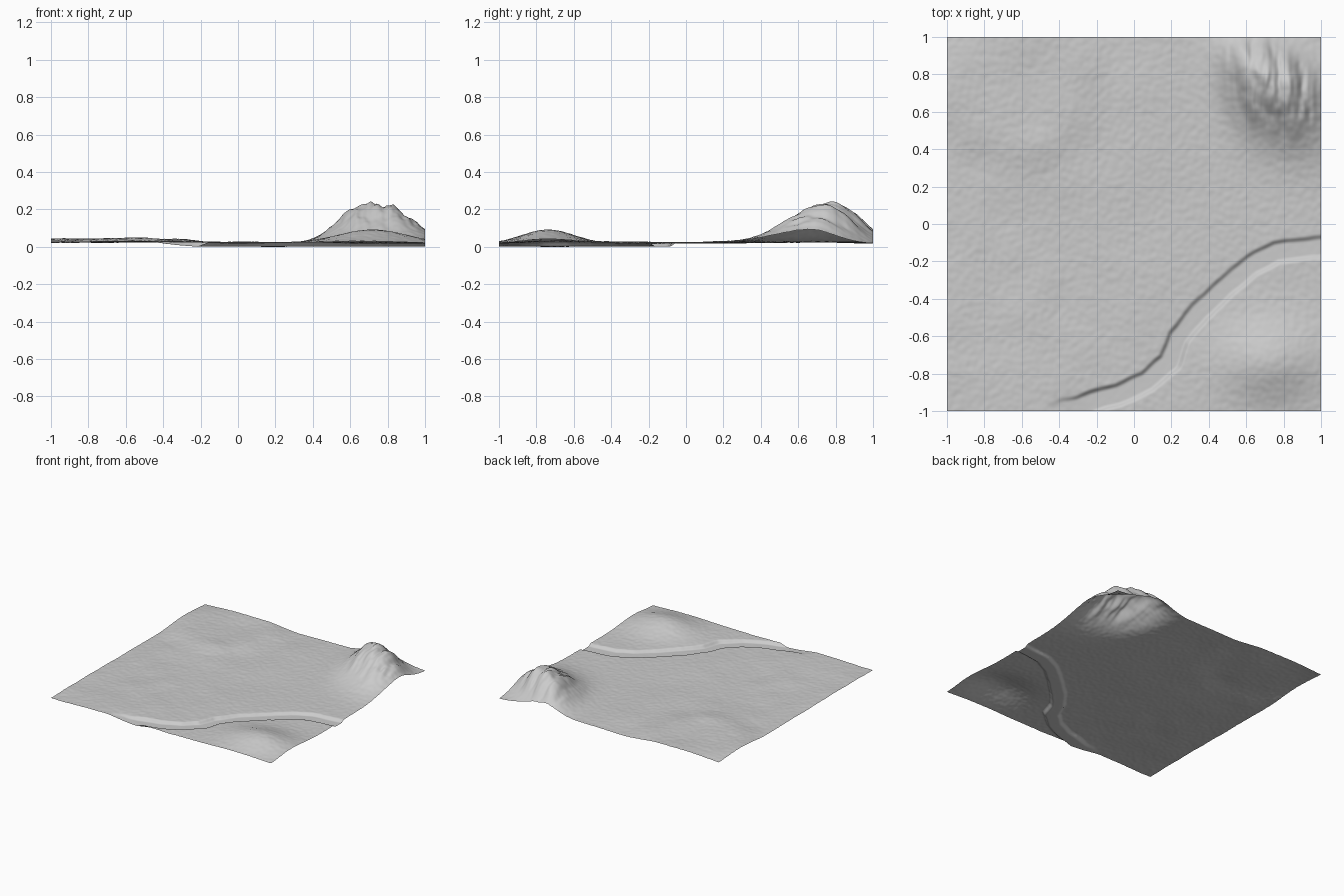
import bpy, bmesh, math
from mathutils import Vector, noise

if "Cube" in bpy.data.objects:
    bpy.data.objects.remove(bpy.data.objects["Cube"])

N = 240
# River centre line: x, y
RIVER = [(-0.55, -1.03), (-0.3, -0.98), (-0.08, -0.91), (0.07, -0.845), (0.19, -0.74),
         (0.24, -0.61), (0.35, -0.47), (0.48, -0.345), (0.63, -0.22),
         (0.76, -0.15), (0.9, -0.135), (1.1, -0.115)]


def bell(d, s, p=2.0):
    return math.exp(-(abs(d) / s) ** p)


def smooth(a, b, t):
    t = min(1, max(0, (t - a) / (b - a)))
    return t * t * (3 - 2 * t)


def n(x, y, f, seed=0.0):
    return noise.noise(Vector((x * f + seed, y * f - seed, seed)))


def river_distance(x, y):
    best = 9
    for (ax, ay), (bx, by) in zip(RIVER, RIVER[1:]):
        dx, dy = bx - ax, by - ay
        t = min(1, max(0, ((x - ax) * dx + (y - ay) * dy) / (dx * dx + dy * dy)))
        best = min(best, math.hypot(x - ax - t * dx, y - ay - t * dy))
    return best


def height(x, y):
    # Rolling plain, a little higher to the left
    left = smooth(0.4, -0.5, x)
    z = 0.024 + 0.006 * left + (0.005 + 0.006 * left) * n(x, y, 2.2, 3.3)
    z += 0.006 * left * n(x, y, 5, 7.1)
    # Low plateau at the back left
    r = math.hypot((x + 0.62) / 0.5, (y - 0.75) / 0.5)
    z += 0.016 * smooth(1.05, 0.6, r)
    # Round hill at the front right
    z += 0.074 * bell(x - 0.72, 0.26) * bell(y + 0.74, 0.2)
    # Craggy mountain at the back right
    dx = x - 0.72
    dy = y - 0.78 + 0.4 * dx
    m = bell(dx, 0.235 if dx < 0 else 0.27, 2.5) * bell(dy, 0.28 if dy < 0 else 0.185)
    crag = noise.noise(Vector((x * 15, y * 5, 2.0))) + 0.5 * noise.noise(Vector((x * 34, y * 11, 5.0)))
    z += 0.212 * m + 0.024 * crag * smooth(0.15, 0.7, m)
    # River channel
    d = river_distance(x, y) + 0.008 * n(x, y, 9, 1.7)
    k = smooth(0.068, 0.04, d) * smooth(-0.5, -0.2, x)
    z += (0.006 + 0.002 * n(x, y, 3) - z) * k
    # Fine ground roughness
    return z + 0.0022 * n(x, y, 32, 9.2) * (1 - 0.7 * k)


# Terrain sheet
bm = bmesh.new()
bmesh.ops.create_grid(bm, x_segments=N, y_segments=N, size=1)
for v in bm.verts:
    v.co.z = height(v.co.x, v.co.y)
low = min(v.co.z for v in bm.verts)
for v in bm.verts:
    v.co.z -= low
for f in bm.faces:
    f.smooth = True
me = bpy.data.meshes.new("terrain")
bm.to_mesh(me)
bm.free()
bpy.context.collection.objects.link(bpy.data.objects.new("terrain", me))
